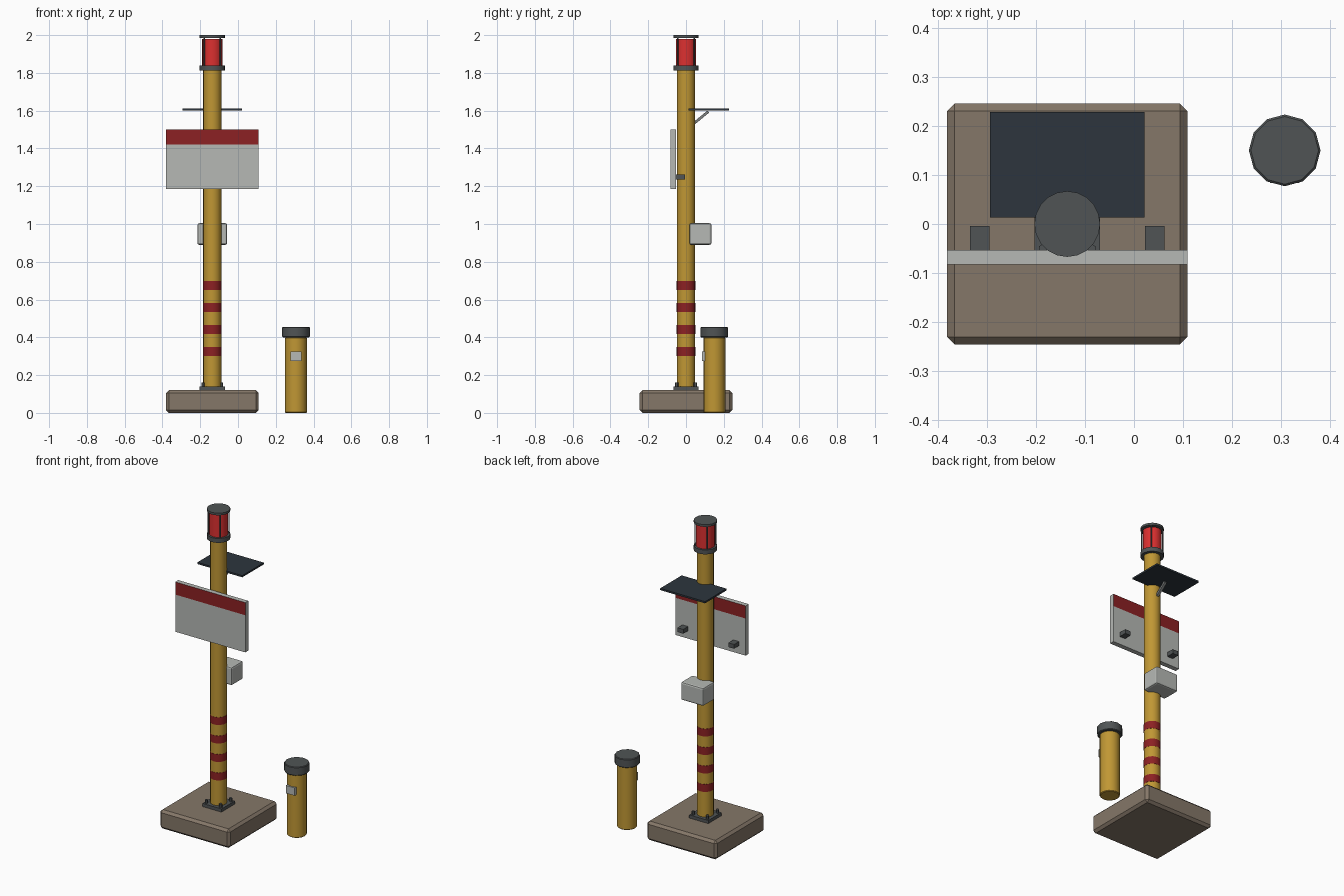
import bpy, bmesh, math
from mathutils import Vector

cube = bpy.data.objects.get("Cube")
if cube:
    bpy.data.objects.remove(cube, do_unlink=True)


def material(name, *rgb):
    """Flat material from display RGB, stored as linear."""
    lin = [((c / 255 + 0.055) / 1.055) ** 2.4 for c in rgb] + [1]
    m = bpy.data.materials.new(name)
    m.use_nodes = True
    m.diffuse_color = lin
    bsdf = m.node_tree.nodes["Principled BSDF"]
    bsdf.inputs["Base Color"].default_value = lin
    bsdf.inputs["Roughness"].default_value = 0.6
    return m


YELLOW = material("pole yellow", 192, 151, 52)
RED = material("band red", 140, 33, 35)
LENS = material("lens red", 220, 48, 48)
METAL = material("dark metal", 80, 84, 85)
LIGHT = material("light grey", 182, 185, 181)
CONCRETE = material("concrete brown", 133, 119, 104)
SOLAR = material("solar dark blue", 45, 53, 61)
STRUT = material("strut grey", 125, 128, 128)


def finish(bm, name, mat, bevel=0, segments=1):
    mesh = bpy.data.meshes.new(name)
    bm.to_mesh(mesh)
    bm.free()
    ob = bpy.data.objects.new(name, mesh)
    bpy.context.collection.objects.link(ob)
    mesh.materials.append(mat)
    if bevel:
        mod = ob.modifiers.new("edges", "BEVEL")
        mod.width, mod.segments = bevel, segments
        mod.limit_method, mod.angle_limit = "ANGLE", math.radians(50)
    return ob


def box(name, mat, x, y, z, bevel=0, segments=1):
    """Box from (min, max) ranges on each axis."""
    bm = bmesh.new()
    bmesh.ops.create_cube(bm, size=1)
    for v in bm.verts:
        v.co = [r[0] if c < 0 else r[1] for c, r in zip(v.co, (x, y, z))]
    return finish(bm, name, mat, bevel, segments)


def cylinder(name, mat, x, y, z, radius, sides=20, bevel=0):
    """Upright smooth-sided cylinder over the z range."""
    bm = bmesh.new()
    bmesh.ops.create_cone(bm, cap_ends=True, segments=sides,
                          radius1=radius, radius2=radius, depth=z[1] - z[0])
    bmesh.ops.translate(bm, verts=bm.verts, vec=(x, y, (z[0] + z[1]) / 2))
    ob = finish(bm, name, mat, bevel)
    bpy.ops.object.select_all(action="DESELECT")
    bpy.context.view_layer.objects.active = ob
    ob.select_set(True)
    bpy.ops.object.shade_smooth_by_angle(angle=math.radians(35))
    return ob


PX = -0.136  # pole axis
corners = [(sx, sy) for sx in (-1, 1) for sy in (-1, 1)]

# Foundation, mounting plate and bolts
box("foundation", CONCRETE, (PX - 0.245, PX + 0.245), (-0.245, 0.245), (0, 0.12), 0.015)
box("mounting_plate", METAL, (PX - 0.067, PX + 0.067), (-0.067, 0.067), (0.12, 0.14))
for sx, sy in corners:
    cylinder("anchor_bolt", METAL, PX + sx * 0.05, sy * 0.05, (0.14, 0.162), 0.009, 6)

# Pole with warning bands
cylinder("pole", YELLOW, PX, 0, (0.14, 1.815), 0.048)
for i in range(4):
    z = 0.3 + i * 0.117
    cylinder("warning_band", RED, PX, 0, (z, z + 0.048), 0.0492)

# Beacon lamp: collar, lens, guard bars, cap
cylinder("lamp_collar", METAL, PX, 0, (1.812, 1.84), 0.067)
cylinder("lamp_lens", LENS, PX, 0, (1.84, 1.98), 0.054)
for sx, sy in corners:
    cylinder("lamp_guard_bar", METAL, PX + sx * 0.043, sy * 0.043, (1.84, 1.988), 0.004, 8)
cylinder("lamp_cap", METAL, PX, 0, (1.986, 2.0), 0.067)

# Sign board, red header on front and back only
SX, SY = (PX - 0.245, PX + 0.245), (-0.083, -0.053)
box("sign_board", LIGHT, SX, SY, (1.185, 1.42))
header = box("sign_header", LIGHT, SX, SY, (1.42, 1.5))
header.data.materials.append(RED)
for p in header.data.polygons:
    p.material_index = int(abs(p.normal.y) > 0.5)
for side in (-1, 1):
    cx = PX + side * 0.178
    box("sign_bracket", METAL, (cx - 0.02, cx + 0.02), (-0.053, -0.004), (1.235, 1.262))

# Solar panel and its diagonal strut
box("solar_panel", SOLAR, (PX - 0.157, PX + 0.157), (0.013, 0.228), (1.6, 1.611))
start, end = Vector((PX, 0.045, 1.535)), Vector((PX, 0.118, 1.595))
half = (end - start).length / 2
strut = box("panel_strut", STRUT, (-0.008, 0.008), (-half, half), (-0.007, 0.007))
strut.location = (start + end) / 2
strut.rotation_euler.x = math.atan2(end.z - start.z, end.y - start.y)

# Control cabinet behind the pole
box("control_cabinet", LIGHT, (PX - 0.079, PX + 0.079), (0.018, 0.135), (0.89, 1.004), 0.01, 2)

# Separate bollard with a small plate
BX, BY = 0.307, 0.15
cylinder("bollard_body", YELLOW, BX, BY, (0, 0.4), 0.058, 16, 0.004)
cylinder("bollard_cap", METAL, BX, BY, (0.4, 0.455), 0.073, 12, 0.004)
box("bollard_plate", LIGHT, (BX - 0.03, BX + 0.03), (0.084, 0.102), (0.275, 0.324))
